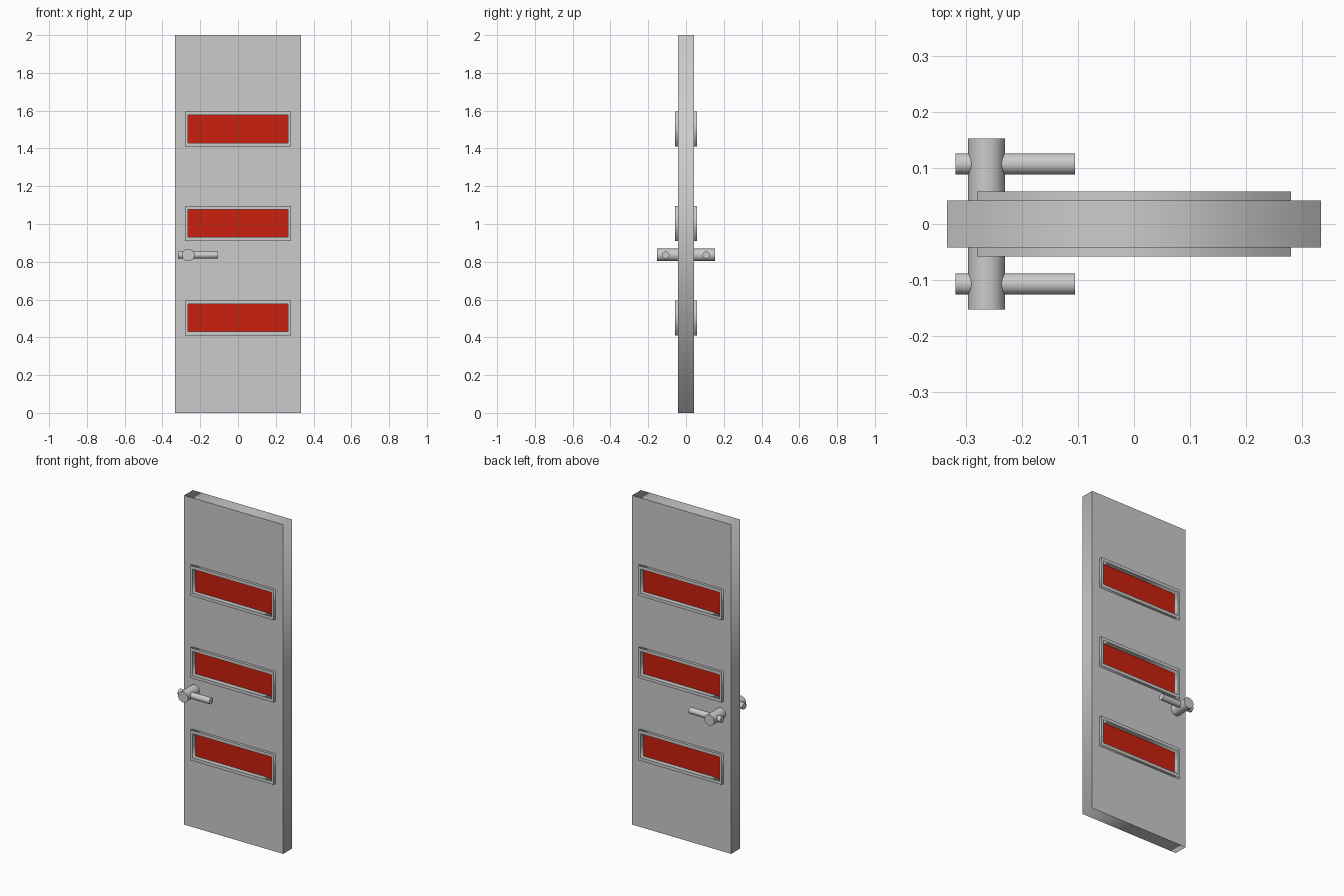
import bpy
from math import pi

if "Cube" in bpy.data.objects:
    bpy.data.objects.remove(bpy.data.objects["Cube"])

DOOR_W, DOOR_T, DOOR_H = 0.333, 0.042, 2.0     # half width, half thickness, height
WINDOW_Z = (0.503, 1.003, 1.503)
HANDLE_X, HANDLE_Z = -0.263, 0.836


def slab(name, rects, half_depth):
    """Upright plate from (x half width, z centre, z half height); later rects are holes."""
    cu = bpy.data.curves.new(name, 'CURVE')
    cu.dimensions = '2D'
    cu.fill_mode = 'BOTH'
    cu.extrude = half_depth
    for w, zc, h in rects:
        sp = cu.splines.new('POLY')
        sp.points.add(3)
        sp.use_cyclic_u = True
        for p, (sx, sz) in zip(sp.points, ((-1, -1), (1, -1), (1, 1), (-1, 1))):
            p.co = (sx * w, zc + sz * h, 0, 1)
    ob = bpy.data.objects.new(name, cu)
    ob.rotation_euler = (pi / 2, 0, 0)
    bpy.context.collection.objects.link(ob)
    bpy.ops.object.select_all(action='DESELECT')
    bpy.context.view_layer.objects.active = ob
    ob.select_set(True)
    bpy.ops.object.convert(target='MESH')
    bpy.context.object.name = name
    return bpy.context.object


def rod(name, radius, length, location, rotation):
    bpy.ops.mesh.primitive_cylinder_add(vertices=32, radius=radius, depth=length,
                                        location=location, rotation=rotation)
    bpy.context.object.name = name
    bpy.ops.object.shade_smooth_by_angle(angle=pi / 6)


red = bpy.data.materials.new("red_panel")
red.diffuse_color = (0.6, 0.014, 0.004, 1)
red.use_nodes = True
red.node_tree.nodes["Principled BSDF"].inputs["Base Color"].default_value = red.diffuse_color

# Door leaf with three openings
slab("door_leaf", [(DOOR_W, DOOR_H / 2, DOOR_H / 2)] +
     [(0.28, z, 0.092) for z in WINDOW_Z], DOOR_T)

# Raised frames lining the openings, with recessed red panels
for i, z in enumerate(WINDOW_Z, 1):
    slab(f"panel_frame_{i}", [(0.28, z, 0.092), (0.265, z, 0.073)], 0.058)
    panel = slab(f"red_panel_{i}", [(0.265, z, 0.073)], 0.03)
    panel.data.materials.append(red)

# Handle: spindle through the door and a lever on each side
rod("handle_spindle", 0.033, 0.305, (HANDLE_X, 0, HANDLE_Z), (pi / 2, 0, 0))
for side, s in (("front", -1), ("back", 1)):
    rod(f"{side}_lever", 0.019, 0.213, (-0.2115, s * 0.107, HANDLE_Z), (0, pi / 2, 0))
